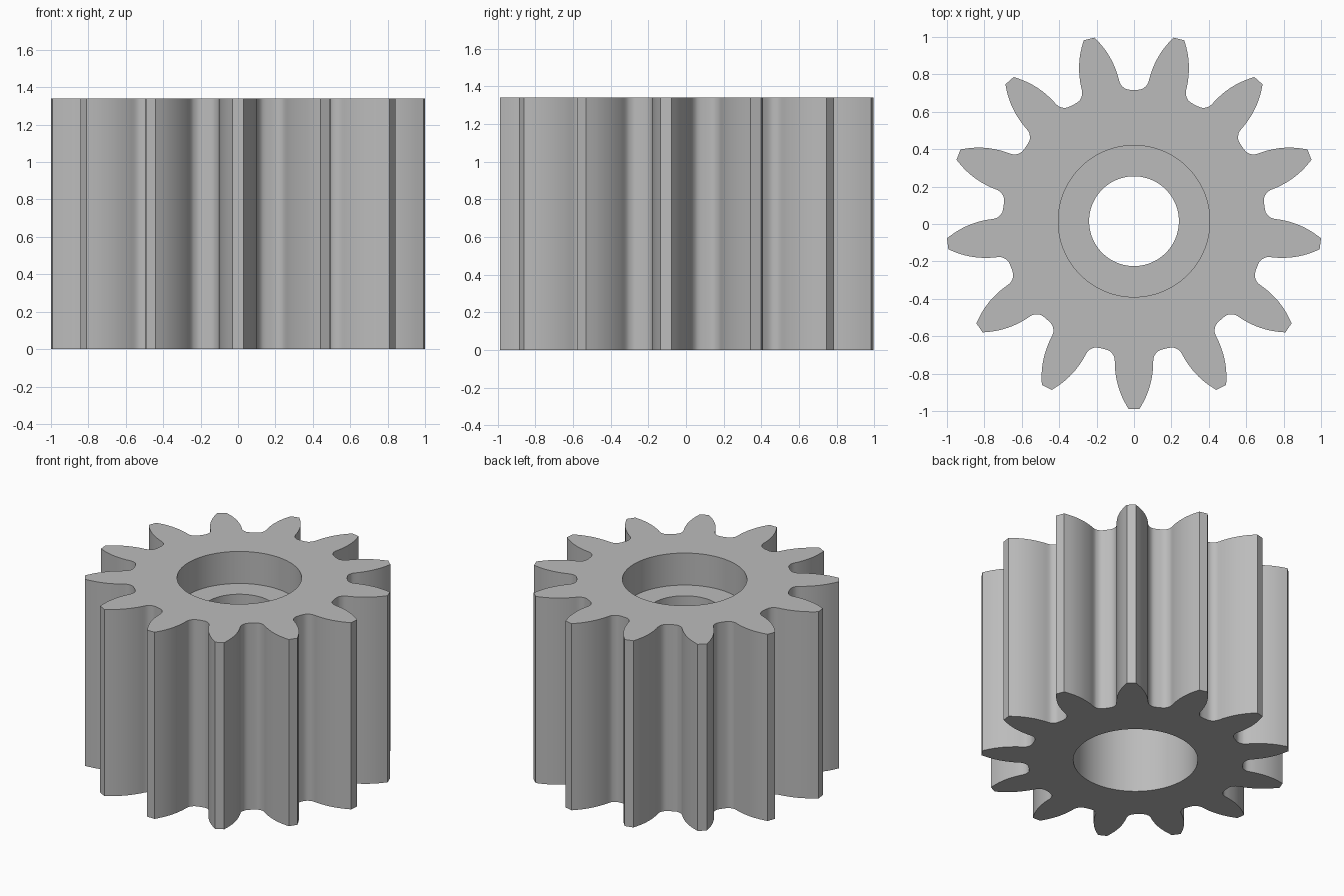
import bpy, bmesh, math
from mathutils import Vector

cube = bpy.data.objects.get("Cube")
if cube:
    bpy.data.objects.remove(cube, do_unlink=True)

TEETH = 13
HEIGHT = 1.34
CENTRE_Y = 0.015
PITCH = math.tau / TEETH
BORE, RECESS = 0.24, 0.405
WEB_LOW, WEB_HIGH = 0.8, 1.11

# Half tooth from tip to gap floor: (degrees from tooth centre, radius)
HALF_TOOTH = [(1.7, 1.004), (4.1, 0.935), (6.0, 0.865), (7.3, 0.797),
              (8.0, 0.745), (9.0, 0.722), (10.8, 0.706), (13.846, 0.702)]


def smooth_path(points, steps=4):
    """Catmull-Rom curve through the points."""
    p = [Vector(q) for q in points]
    floor = p[-1]
    mirrored = Vector((2 * floor.x - p[-2].x, p[-2].y))
    p = [2 * p[0] - p[1]] + p + [mirrored]
    path = []
    for a, b, c, d in zip(p, p[1:], p[2:], p[3:]):
        for i in range(steps):
            t = i / steps
            path.append(0.5 * (2 * b + (c - a) * t + (2 * a - 5 * b + 4 * c - d) * t**2
                               + (3 * b - a - 3 * c + d) * t**3))
    return path + [floor]


# Mirror the half tooth, then repeat it around the gear
half = [(math.radians(v.x), v.y) for v in smooth_path(HALF_TOOTH)]
tooth = [(-a, r) for a, r in reversed(half[:-1])] + half
outline = [(k * PITCH + a - math.pi / 2, r) for k in range(TEETH) for a, r in tooth]

bm = bmesh.new()


def ring(z, radius=None):
    """Loop of vertices: toothed outline, or a circle when a radius is given."""
    return [bm.verts.new(((radius or r) * math.cos(a),
                          (radius or r) * math.sin(a) + CENTRE_Y, z)) for a, r in outline]


# Toothed rim, upper recess, ledge, bore and lower recess as one closed section
rings = [ring(0), ring(HEIGHT), ring(HEIGHT, RECESS), ring(WEB_HIGH, RECESS),
         ring(WEB_HIGH, BORE), ring(WEB_LOW, BORE), ring(WEB_LOW, RECESS), ring(0, RECESS)]
for low, high in zip(rings, rings[1:] + rings[:1]):
    for i in range(len(low)):
        j = (i + 1) % len(low)
        bm.faces.new((low[i], low[j], high[j], high[i]))
bmesh.ops.recalc_face_normals(bm, faces=bm.faces)

mesh = bpy.data.meshes.new("pinion_gear")
bm.to_mesh(mesh)
bm.free()
gear = bpy.data.objects.new("pinion_gear", mesh)
bpy.context.collection.objects.link(gear)

# Plain grey metal
grey = bpy.data.materials.new("grey")
grey.use_nodes = True
grey.diffuse_color = (0.5, 0.5, 0.5, 1)
grey.node_tree.nodes["Principled BSDF"].inputs["Base Color"].default_value = (0.5, 0.5, 0.5, 1)
mesh.materials.append(grey)

bpy.ops.object.select_all(action="DESELECT")
gear.select_set(True)
bpy.context.view_layer.objects.active = gear
bpy.ops.object.shade_smooth_by_angle(angle=math.radians(30))
